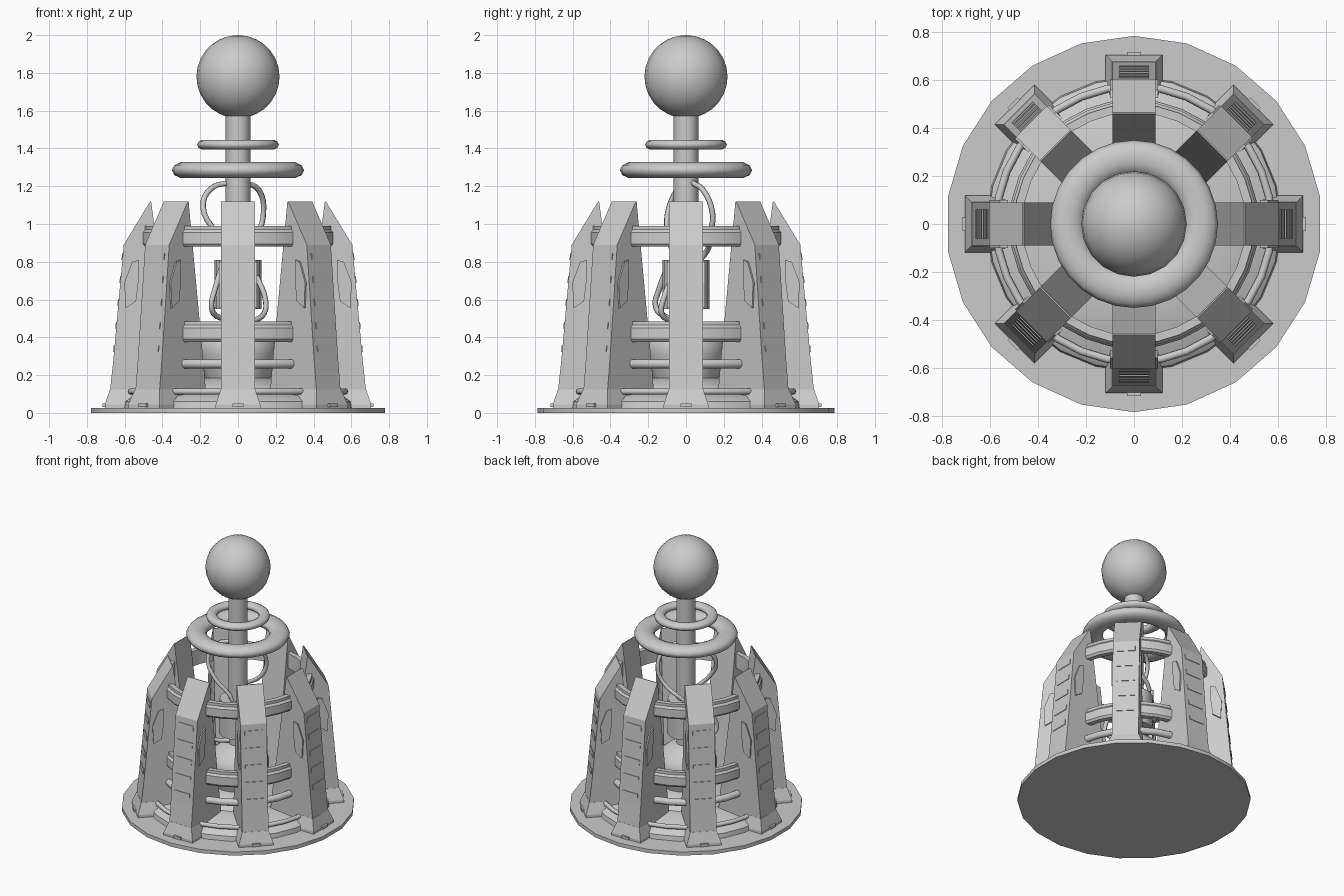
import bpy, bmesh
from math import pi, sin, cos, radians

if "Cube" in bpy.data.objects:
    bpy.data.objects.remove(bpy.data.objects["Cube"])


def smooth(ob, angle=35):
    bpy.ops.object.select_all(action='DESELECT')
    ob.select_set(True)
    bpy.context.view_layer.objects.active = ob
    bpy.ops.object.shade_smooth_by_angle(angle=radians(angle))


def add_object(name, bm):
    bmesh.ops.recalc_face_normals(bm, faces=bm.faces)
    me = bpy.data.meshes.new(name)
    bm.to_mesh(me)
    bm.free()
    ob = bpy.data.objects.new(name, me)
    bpy.context.collection.objects.link(ob)
    return ob


def lathe(name, profile, n=32, closed=False, start=pi / 2):
    """Revolve (radius, z) points; closed joins last point to first, else ends are capped."""
    bm = bmesh.new()
    rings = [[bm.verts.new((r * cos(start + 2 * pi * i / n), r * sin(start + 2 * pi * i / n), z))
              for i in range(n)] for r, z in profile]
    pairs = list(zip(rings, rings[1:]))
    if closed:
        pairs.append((rings[-1], rings[0]))
    else:
        bm.faces.new(rings[0])
        bm.faces.new(rings[-1])
    for a, b in pairs:
        for i in range(n):
            j = (i + 1) % n
            bm.faces.new((a[i], a[j], b[j], b[i]))
    ob = add_object(name, bm)
    smooth(ob)
    return ob


def prism(bm, profile, y0, y1):
    """Extrude an (x, z) outline between two y values."""
    a = [bm.verts.new((x, y0, z)) for x, z in profile]
    b = [bm.verts.new((x, y1, z)) for x, z in profile]
    bm.faces.new(a)
    bm.faces.new(b)
    for i in range(len(a)):
        j = (i + 1) % len(a)
        bm.faces.new((a[i], a[j], b[j], b[i]))


def torus(name, z, major, minor, squash=1.0, n=28):
    bpy.ops.mesh.primitive_torus_add(location=(0, 0, z), major_radius=major, minor_radius=minor,
                                     major_segments=n, minor_segments=10)
    ob = bpy.context.object
    ob.name = name
    ob.scale.z = squash
    smooth(ob, 60)


def cable(name, points):
    cu = bpy.data.curves.new(name, 'CURVE')
    cu.dimensions = '3D'
    cu.bevel_depth = 0.015
    cu.bevel_resolution = 1
    cu.resolution_u = 4
    sp = cu.splines.new('BEZIER')
    sp.bezier_points.add(len(points) - 1)
    for bp, co in zip(sp.bezier_points, points):
        bp.co = co
        bp.handle_left_type = bp.handle_right_type = 'AUTO'
    bpy.context.collection.objects.link(bpy.data.objects.new(name, cu))


# Base plate and stepped floor with central pot
lathe("base_plate", [(0.785, 0), (0.785, 0.027)], 22)
lathe("floor_cone", [(0.62, 0.002), (0.61, 0.06), (0.57, 0.09), (0.33, 0.115), (0.31, 0.14), (0.18, 0.185)], 24)
lathe("core_pot", [(0.17, 0.17), (0.19, 0.24), (0.21, 0.31), (0.21, 0.36), (0.18, 0.41),
                   (0.12, 0.46), (0.065, 0.48)], 20)

# Pole, core housing and top ball
lathe("pole", [(0.065, 0.4), (0.065, 1.62)], 16)
lathe("core_housing", [(0.125, 0.55), (0.125, 0.81)], 16)
bpy.ops.mesh.primitive_uv_sphere_add(radius=0.22, location=(0, 0, 1.78), segments=20, ring_count=14)
bpy.context.object.name = "top_ball"
smooth(bpy.context.object, 60)

# Floating rings around the pole
torus("large_ring", 1.285, 0.28, 0.07, 0.64)
torus("small_ring", 1.42, 0.178, 0.038, 0.72)

# Bands and pipes linking the legs
for label, z0, z1 in (("lower_band", 0.375, 0.485), ("upper_band", 0.88, 0.99)):
    lathe(label, [(0.465, z0), (0.5, z0), (0.512, z0 + 0.015), (0.512, z1 - 0.035),
                  (0.5, z1 - 0.02), (0.5, z1), (0.465, z1)], 32, closed=True)
torus("low_pipe", 0.26, 0.495, 0.025, n=32)
torus("floor_pipe", 0.113, 0.575, 0.016, n=32)

# One leg with foot, outer ribs and side panels, built along +x
bm = bmesh.new()
prism(bm, [(0.32, 0.004), (0.69, 0.004), (0.66, 0.28), (0.605, 0.89), (0.465, 1.12),
           (0.46, 1.12), (0.34, 0.2)], -0.09, 0.09)
for k in range(5):
    z = 0.34 + 0.122 * k
    r = 0.66 - (z - 0.28) * 0.055 / 0.61
    prism(bm, [(r - 0.02, z - 0.018), (r + 0.006, z - 0.018), (r + 0.003, z + 0.018),
               (r - 0.02, z + 0.018)], -0.062, 0.062)
for s in (-1, 1):
    prism(bm, [(0.54, 0.59), (0.595, 0.555), (0.602, 0.69), (0.56, 0.8), (0.525, 0.81),
               (0.525, 0.71)], s * 0.085, s * 0.1)
# Flared foot: wide bottom rim tapering into the leg
rings = []
for r0, r1, w, z in ((0.51, 0.705, 0.118, 0.004), (0.51, 0.705, 0.118, 0.045), (0.56, 0.678, 0.091, 0.125)):
    rings.append([bm.verts.new(c) for c in ((r0, -w, z), (r1, -w, z), (r1, w, z), (r0, w, z))])
bm.faces.new(rings[0])
bm.faces.new(rings[2])
for a, b in zip(rings, rings[1:]):
    for i in range(4):
        j = (i + 1) % 4
        bm.faces.new((a[i], a[j], b[j], b[i]))
prism(bm, [(0.69, 0.03), (0.717, 0.03), (0.717, 0.05), (0.69, 0.05)], -0.03, 0.03)
leg = add_object("leg_1", bm)
for i in range(1, 8):
    copy = bpy.data.objects.new(f"leg_{i + 1}", leg.data)
    copy.rotation_euler.z = i * pi / 4
    bpy.context.collection.objects.link(copy)

# Loose cables looping around the pole
cable("upper_cable_left", [(-0.04, 0, 1.22), (-0.14, -0.04, 1.19), (-0.185, -0.09, 1.09),
                           (-0.12, -0.1, 0.96), (-0.02, -0.07, 0.85), (0, -0.06, 0.8)])
cable("upper_cable_right", [(0.04, 0.03, 1.22), (0.11, 0.09, 1.18), (0.135, 0.14, 1.06),
                            (0.1, 0.13, 0.95), (-0.05, 0.1, 0.84), (-0.06, 0.06, 0.8)])
cable("lower_cable_left", [(-0.08, -0.09, 0.79), (-0.12, -0.14, 0.66), (-0.14, -0.16, 0.56),
                           (-0.11, -0.11, 0.51), (-0.03, -0.04, 0.5)])
cable("lower_cable_right", [(0.1, -0.07, 0.72), (0.145, -0.12, 0.6), (0.14, -0.13, 0.53),
                            (0.09, -0.09, 0.49), (0.03, -0.03, 0.48)])
